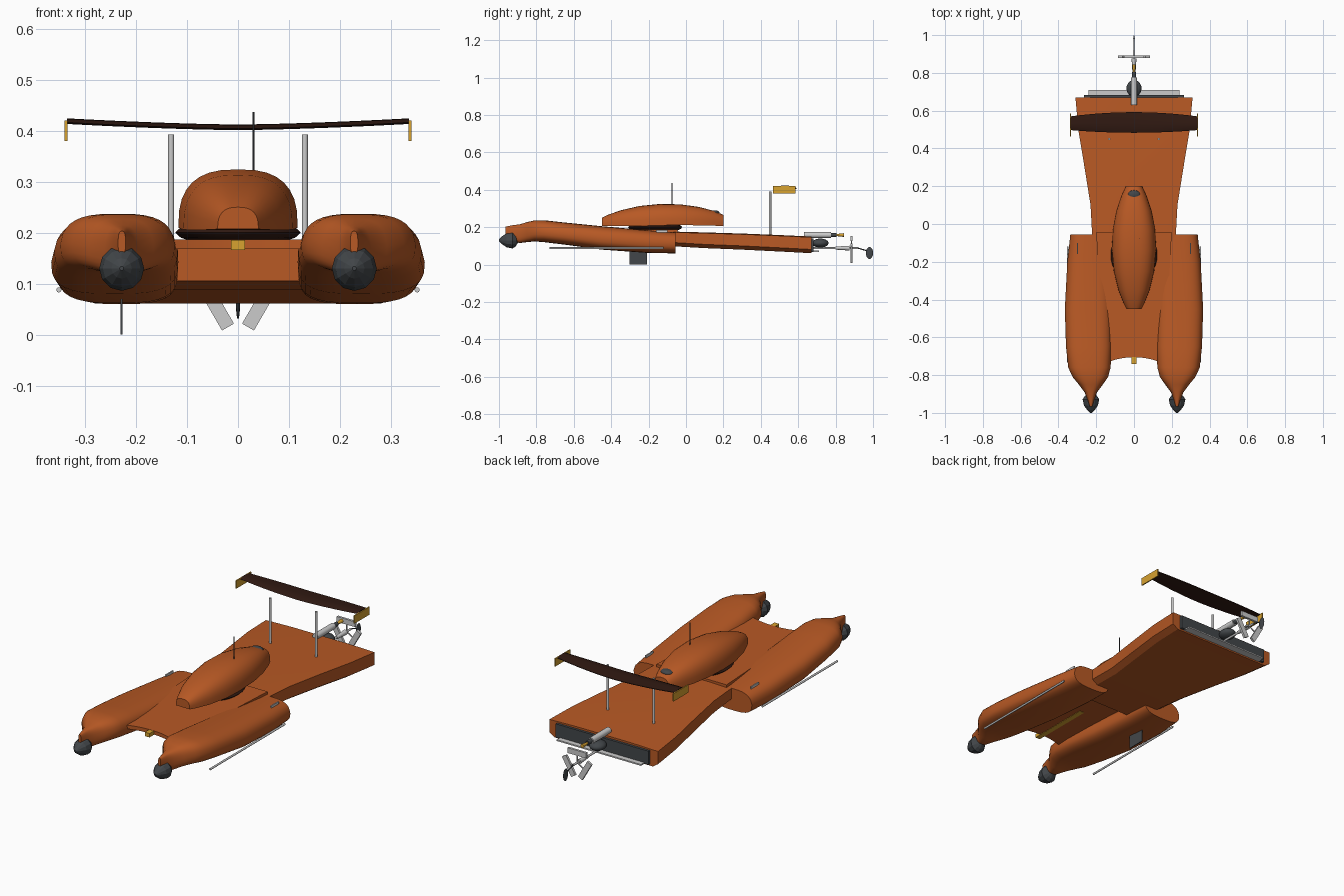
import bpy, bmesh, math
from mathutils import Matrix, Vector

if "Cube" in bpy.data.objects:
    bpy.data.objects.remove(bpy.data.objects["Cube"])


def mat(name, c):
    m = bpy.data.materials.new(name)
    m.diffuse_color = (*c, 1)
    m.use_nodes = True
    m.node_tree.nodes["Principled BSDF"].inputs["Base Color"].default_value = m.diffuse_color
    return m


ORANGE = mat("orange", (0.48, 0.1, 0.018))
DARK = mat("charcoal", (0.055, 0.062, 0.068))
BROWN = mat("dark_brown", (0.03, 0.01, 0.006))
GOLD = mat("gold", (0.68, 0.36, 0.03))


def finish(bm, name, m=None, angle=35):
    bmesh.ops.recalc_face_normals(bm, faces=bm.faces)
    me = bpy.data.meshes.new(name)
    bm.to_mesh(me)
    bm.free()
    ob = bpy.data.objects.new(name, me)
    bpy.context.collection.objects.link(ob)
    if m:
        me.materials.append(m)
    if angle:
        bpy.ops.object.select_all(action='DESELECT')
        bpy.context.view_layer.objects.active = ob
        ob.select_set(True)
        bpy.ops.object.shade_smooth_by_angle(angle=math.radians(angle))
    return ob


def loft(name, rings, m=None, angle=35):
    bm = bmesh.new()
    rows = [[bm.verts.new(p) for p in r] for r in rings]
    n = len(rows[0])
    for a, b in zip(rows, rows[1:]):
        for i in range(n):
            j = (i + 1) % n
            bm.faces.new((a[i], a[j], b[j], b[i]))
    bm.faces.new(rows[0])
    bm.faces.new(rows[-1][::-1])
    return finish(bm, name, m, angle)


def box(name, c, s, m=None, rot_y=0):
    bm = bmesh.new()
    bmesh.ops.create_cube(bm, size=1, matrix=Matrix.Translation(c)
                          @ Matrix.Rotation(rot_y, 4, 'Y') @ Matrix.Diagonal((*s, 1)))
    return finish(bm, name, m, 0)


def rod(name, a, b, r, m=None, r2=None, seg=16):
    a, b = Vector(a), Vector(b)
    q = (b - a).to_track_quat('Z', 'Y').to_matrix().to_4x4()
    bm = bmesh.new()
    bmesh.ops.create_cone(bm, cap_ends=True, segments=seg, radius1=r,
                          radius2=r if r2 is None else r2, depth=(b - a).length,
                          matrix=Matrix.Translation((a + b) / 2) @ q)
    return finish(bm, name, m)


def ball(name, c, s, m=None):
    bm = bmesh.new()
    bmesh.ops.create_uvsphere(bm, u_segments=24, v_segments=14, radius=1,
                              matrix=Matrix.Translation(c) @ Matrix.Diagonal((*s, 1)))
    return finish(bm, name, m, 40)


def oval(y, x0, x1, z0, z1, e=3.0, taper=0.1, n=32):
    """Superellipse cross-section, narrower towards the top."""
    pts = []
    for i in range(n):
        t = 2 * math.pi * i / n
        c, s = math.cos(t), math.sin(t)
        u = math.copysign(abs(c) ** (2 / e), c)
        v = math.copysign(abs(s) ** (2 / e), s)
        u *= 1 - taper * max(0, v)
        pts.append(((x0 + x1) / 2 + u * (x1 - x0) / 2, y, (z0 + z1) / 2 + v * (z1 - z0) / 2))
    return pts


# Rear hull: tapered box with chamfered lower edges
hull = [(-.2, .2, .105, .18), (-.05, .222, .097, .176), (.1, .23, .088, .172),
        (.3, .262, .08, .166), (.5, .295, .07, .158), (.67, .31, .061, .15)]
loft("rear_hull", [[(-w, y, t - .004), (-w * .5, y, t), (w * .5, y, t), (w, y, t - .004),
                    (w, y, b + .02), (w - .03, y, b), (-w + .03, y, b), (-w, y, b + .02)]
                   for y, w, b, t in hull], ORANGE, 25)

# Thin tunnel deck between the sponsons, with arched front edge
outline = [(.16 * k / 6, -.705 - .035 * (k / 6) ** 2) for k in range(-6, 7)] + [(.2, -.045), (-.2, -.045)]
loft("tunnel_deck", [[(x, y, z) for x, y in outline] for z in (.168, .187)], ORANGE, 25)
box("deck_bracket", (0, -.57, .176), (.027, .34, .02), GOLD)

# Sponsons, nose cones, side rails and deck cleats
stations = [(-.055, .12, .337, .06, .172), (-.2, .118, .353, .062, .183), (-.45, .117, .366, .08, .205),
            (-.65, .118, .36, .107, .225), (-.76, .124, .348, .12, .237), (-.81, .137, .325, .124, .236),
            (-.85, .165, .292, .12, .227), (-.89, .195, .262, .115, .215), (-.93, .21, .246, .13, .21),
            (-.965, .22, .235, .16, .203)]
nose = [(-.895, .008), (-.91, .032), (-.928, .044), (-.96, .037), (-.985, .02), (-1, .004)]
for s, side in ((1, "right"), (-1, "left")):
    loft(side + "_sponson", [[(s * x, y, z) for x, y, z in oval(*st)] for st in stations], ORANGE, 40)
    loft(side + "_nose_cone", [[(s * .228 + r * math.cos(k * math.pi / 6), y, .13 + r * math.sin(k * math.pi / 6))
                               for k in range(12)] for y, r in nose], DARK, 0)
    rod(side + "_side_rail", (s * .351, -.73, .088), (s * .351, -.12, .088), .005)
    box(side + "_cleat", (s * .3, -.13, .178), (.006, .06, .012))
    # Wing strut and end plate
    rod(side + "_wing_strut", (s * .131, .45, .155), (s * .131, .45, .392), .006)
    box(side + "_wing_end_plate", (s * .337, .525, .4), (.006, .122, .04), GOLD)
box("turn_fin", (-.228, -.255, .037), (.004, .095, .074), DARK)

# Canopy pod and its dark base
pod = [(-.45, .04, .207, .25), (-.42, .055, .206, .265), (-.35, .083, .205, .29), (-.25, .107, .206, .313),
       (-.14, .117, .21, .324), (-.03, .113, .211, .322), (.07, .094, .21, .308), (.15, .067, .208, .287),
       (.2, .044, .206, .266)]
rings = []
for y, w, b, t in pod:
    ring = []
    for k in range(17):
        a = math.pi * k / 16
        c = math.cos(a)
        ring.append((w * math.copysign(abs(c) ** .75, c), y, b + (t - b) * math.sin(a) ** .75))
    rings.append(ring)
loft("canopy", rings, ORANGE, 40)
ball("canopy_hatch", (0, .155, .277), (.032, .024, .013), DARK)
base = [(.183, .09, .12), (.19, .112, .136), (.2, .123, .145), (.208, .115, .138), (.215, .09, .12)]
loft("canopy_base", [[(rx * math.cos(k * math.pi / 16), -.165 + ry * math.sin(k * math.pi / 16), z)
                      for k in range(32)] for z, rx, ry in base], BROWN)
rod("antenna", (.03, -.075, .3), (.03, -.075, .436), .002, DARK, seg=8)

# Rear wing: thin foil with slight dihedral
foil = []
for k in range(-8, 9):
    u = k / 8
    y0, y1, z = .483 + .014 * u * u, .592 - .022 * u * u, .401 + .012 * abs(u) ** 1.5
    c = y1 - y0
    foil.append([(.335 * u, y0, z + .003), (.335 * u, y0 + c * .2, z + .01), (.335 * u, y0 + c * .5, z + .011),
                 (.335 * u, y1, z + .006), (.335 * u, y1, z + .003), (.335 * u, y0 + c * .4, z)])
loft("rear_wing", foil, BROWN, 30)

# Transom panel and trim plate
box("transom_panel", (0, .675, .105), (.53, .016, .07), DARK)
box("trim_plate", (0, .688, .072), (.48, .044, .007))

# Outboard motor
rod("motor_body", (0, .63, .158), (0, .775, .158), .016)
rod("motor_collar", (0, .775, .158), (0, .805, .158), .011, DARK)
rod("motor_tip", (0, .80, .158), (0, .845, .158), .005, GOLD, .01)
ball("motor_housing", (0, .718, .115), (.04, .044, .024), DARK)

# Drive shaft, three tangential blades and trailing disc
rod("drive_shaft", (0, .68, .088), (0, .92, .088), .0055)
rod("shaft_hub", (0, .80, .088), (0, .875, .088), .008, None, .013)
for k in range(3):
    a = math.radians(90 + 120 * k)
    dx, dz = math.cos(a), math.sin(a)
    box("blade_%d" % (k + 1), (.053 * dx, .885, .087 + .053 * dz), (.027, .012, .105), None, -a)
    rod("blade_spoke_%d" % (k + 1), (0, .885, .087), (.05 * dx, .885, .087 + .05 * dz), .003, None, seg=8)
rod("disc_arm", (0, .92, .088), (0, .98, .07), .003, DARK, seg=8)
ball("trailing_disc", (0, .981, .062), (.004, .019, .032), DARK)
